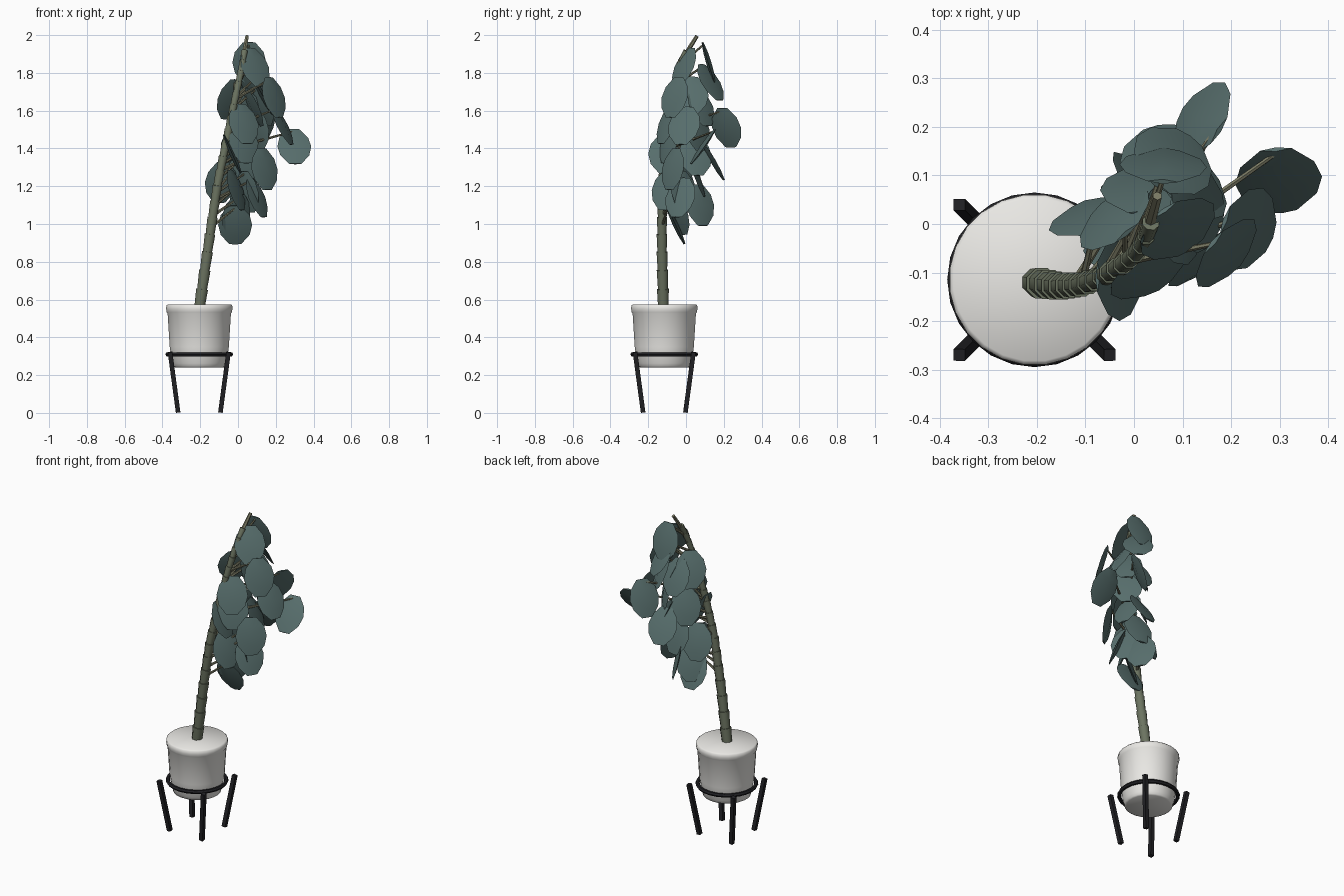
import bpy, bmesh, math
from mathutils import Vector

if "Cube" in bpy.data.objects:
    bpy.data.objects.remove(bpy.data.objects["Cube"])


def material(name, rgb):
    m = bpy.data.materials.new(name)
    m.diffuse_color = (*rgb, 1)
    m.use_nodes = True
    m.node_tree.nodes["Principled BSDF"].inputs["Base Color"].default_value = m.diffuse_color
    return m


WHITE = material("glazed_white", (0.82, 0.81, 0.78))
BLACK = material("black_metal", (0.015, 0.015, 0.018))
BARK = material("bark", (0.15, 0.175, 0.12))
STEM = material("stem", (0.20, 0.20, 0.13))
LEAF = material("leaf_green", (0.095, 0.155, 0.15))


def finish(name, bm, mat, angle=35):
    mesh = bpy.data.meshes.new(name)
    bmesh.ops.recalc_face_normals(bm, faces=bm.faces)
    bm.to_mesh(mesh)
    bm.free()
    ob = bpy.data.objects.new(name, mesh)
    bpy.context.collection.objects.link(ob)
    mesh.materials.append(mat)
    bpy.ops.object.select_all(action='DESELECT')
    ob.select_set(True)
    bpy.context.view_layer.objects.active = ob
    bpy.ops.object.shade_smooth_by_angle(angle=math.radians(angle))
    return ob


def loft(name, rings, sides, mat, angle=35):
    """Skin round rings given as (centre, axis, radius) and cap both ends."""
    bm = bmesh.new()
    loops = []
    for c, axis, r in rings:
        q = Vector((0, 0, 1)).rotation_difference(Vector(axis))
        loop = []
        for i in range(sides):
            a = math.tau * (i + 0.5) / sides
            loop.append(bm.verts.new(Vector(c) + q @ Vector((r * math.cos(a), r * math.sin(a), 0))))
        loops.append(loop)
    for lo, hi in zip(loops, loops[1:]):
        for i in range(sides):
            j = (i + 1) % sides
            bm.faces.new((lo[i], lo[j], hi[j], hi[i]))
    bm.faces.new(loops[0][::-1])
    bm.faces.new(loops[-1])
    return finish(name, bm, mat, angle)


def stick(name, a, b, r0, r1, sides, mat):
    a, b = Vector(a), Vector(b)
    return loft(name, [(a, b - a, r0), (b, b - a, r1)], sides, mat)


PX, PY = -0.205, -0.115

# pot with rim band and closed top
profile = [(0.128, 0.24), (0.138, 0.246), (0.141, 0.262), (0.146, 0.272), (0.158, 0.35), (0.169, 0.525),
           (0.174, 0.533), (0.177, 0.55), (0.176, 0.568), (0.168, 0.575)]
loft("pot", [((PX, PY, z), (0, 0, 1), r) for r, z in profile], 24, WHITE, 50)

# stand: hoop and four slanted square legs
bm = bmesh.new()
rows = []
for i in range(24):
    a = math.tau * i / 24
    row = []
    for k in range(6):
        t = math.tau * k / 6
        r = 0.168 + 0.012 * math.cos(t)
        row.append(bm.verts.new((PX + r * math.cos(a), PY + r * math.sin(a), 0.31 + 0.012 * math.sin(t))))
    rows.append(row)
for i in range(24):
    for k in range(6):
        n, m = (i + 1) % 24, (k + 1) % 6
        bm.faces.new((rows[i][k], rows[n][k], rows[n][m], rows[i][m]))
finish("stand_hoop", bm, BLACK)
for sx, sy in ((-1, -1), (1, -1), (1, 1), (-1, 1)):
    stick(f"stand_leg_{'left' if sx < 0 else 'right'}_{'front' if sy < 0 else 'back'}",
          (PX + sx * 0.112, PY + sy * 0.112, 0.003), (PX + sx * 0.155, PY + sy * 0.155, 0.322),
          0.017, 0.017, 4, BLACK)

# leaning trunk made of flared segments
PATH = [Vector(p) for p in ((-0.205, -0.12, 0.55), (-0.155, -0.128, 0.9), (-0.11, -0.125, 1.2),
                            (-0.07, -0.112, 1.4), (-0.025, -0.085, 1.62), (0.01, -0.055, 1.78),
                            (0.03, -0.015, 1.89), (0.048, 0.058, 1.995))]


def trunk_at(z):
    for a, b in zip(PATH, PATH[1:]):
        if z <= b.z:
            return a.lerp(b, (z - a.z) / (b.z - a.z))
    return PATH[-1]


rings, z = [], 0.55
while z < 1.88:
    step = 0.105 - 0.04 * (z - 0.55)
    a, b = trunk_at(z), trunk_at(z + step)
    r = 0.034 - 0.012 * (z - 0.55)
    rings += [(a, b - a, r * 0.86), (b, b - a, r)]
    z += step
loft("trunk", rings, 8, BARK, 50)
stick("trunk_tip", trunk_at(1.86), PATH[-1], 0.013, 0.010, 6, STEM)

# leaves: centre x, y, z, facing azimuth, facing elevation (degrees)
LEAVES = [
    (0.06, 0.12, 1.855, 88, 17), (0.09, -0.01, 1.83, -55, 25), (0.08, 0.13, 1.75, 55, 32),
    (0.14, 0.215, 1.51, 148, 22), (0.235, -0.01, 1.52, -20, 27), (0.298, 0.09, 1.41, -85, 35),
    (0.19, -0.06, 1.67, -40, 18), (0.13, 0.03, 1.68, 0, 28), (-0.04, 0.01, 1.66, 130, 20),
    (0.03, -0.10, 1.53, -60, 20), (-0.03, -0.11, 1.37, 0, 24), (0.14, -0.07, 1.29, -50, 12),
    (-0.09, 0.015, 1.22, 108, 16), (-0.01, -0.1, 1.18, -25, 18), (0.01, 0.075, 1.10, 35, 12),
    (0.1, -0.03, 1.14, -30, 22), (-0.015, -0.055, 0.995, 90, 25), (0.06, 0.145, 1.33, 100, 30),
    (0.09, 0.05, 1.36, 15, 22), (0.10, 0.06, 1.5, 45, 10), (0.08, 0.0, 1.62, 20, 25),
    (0.02, 0.07, 1.62, 90, 25), (-0.02, 0.03, 1.43, 130, 18), (0.05, -0.01, 1.17, 40, 12),
    (0.02, 0.06, 1.25, 80, 20), (0.12, 0.08, 1.62, 45, 25), (0.03, -0.09, 1.43, -60, 15),
    (-0.01, -0.04, 1.05, 125, 18),
]
HALF_L, HALF_W, THICK = 0.115, 0.09, 0.014
for n, (x, y, z, az, el) in enumerate(LEAVES, 1):
    az, el = math.radians(az), math.radians(el)
    c = Vector((x, y, z))
    out = Vector((math.cos(az) * math.cos(el), math.sin(az) * math.cos(el), math.sin(el)))
    side = Vector((-math.sin(az), math.cos(az), 0))
    up = out.cross(side)
    stations = ((-0.97, 0.36), (-0.5, 0.85), (0, 1), (0.5, 0.85), (0.97, 0.36))
    bm = bmesh.new()
    # closed lens: front and back ribs meeting two shared edges
    edges = [[bm.verts.new(c + up * HALF_L * t + side * s * HALF_W * w) for t, w in stations]
             for s in (-1, 1)]
    for f in (-1, 1):
        rib = [bm.verts.new(c + up * HALF_L * t + out * f * THICK * w) for t, w in stations]
        for edge in edges:
            for i in range(4):
                bm.faces.new((rib[i], rib[i + 1], edge[i + 1], edge[i]))
        for i in (0, 4):
            bm.faces.new((rib[i], edges[0][i], edges[1][i]))
    finish(f"leaf_{n:02d}", bm, LEAF, 60)
    # leaf stalk rising from the trunk to the top of the leaf
    top = c + up * HALF_L * 0.85
    stick(f"leaf_stalk_{n:02d}", trunk_at(min(top.z - 0.1, 1.84)), top, 0.009, 0.005, 6, STEM)
